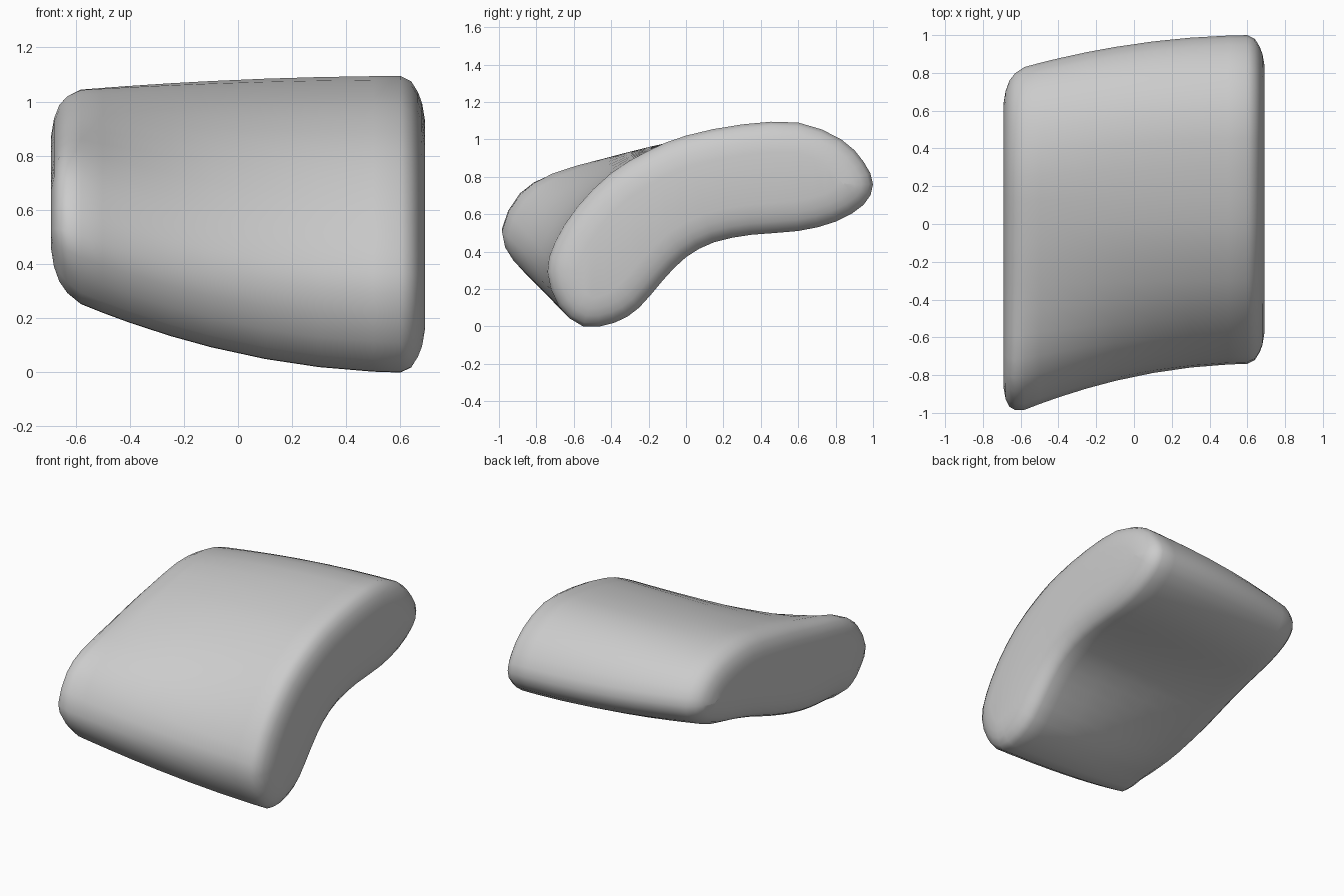
import bpy
import bmesh
from mathutils import Vector

default_cube = bpy.data.objects.get("Cube")
if default_cube:
    bpy.data.objects.remove(default_cube, do_unlink=True)

# Material
grey = bpy.data.materials.new("plain grey")
grey.use_nodes = True
grey_colour = (0.6, 0.6, 0.6, 1)
grey.diffuse_color = grey_colour
grey.node_tree.nodes["Principled BSDF"].inputs["Base Color"].default_value = grey_colour

# Side outlines (y, z): strongly bent on the left end, nearly straight on the right end
bent_outline = [
    (-.55, 0), (-.38, .02), (-.25, .1), (-.12, .25), (0, .37), (.15, .45),
    (.35, .49), (.6, .51), (.8, .56), (.95, .65), (1, .76), (.95, .88),
    (.83, 1), (.6, 1.09), (.3, 1.08), (0, 1.02), (-.2, .94), (-.4, .82),
    (-.58, .64), (-.7, .45), (-.74, .29), (-.68, .11)]
straight_outline = [
    (-.82, .27), (-.68, .28), (-.5, .29), (-.3, .32), (-.05, .39), (.15, .46),
    (.35, .52), (.55, .57), (.7, .63), (.79, .7), (.82, .79), (.77, .89),
    (.65, .98), (.47, 1.03), (.25, 1.04), (0, 1), (-.2, .96), (-.45, .9),
    (-.72, .83), (-.9, .72), (-1, .52), (-.94, .37)]

# Rings along the width: position and how far the outline is drawn in
rings = [(-.69, .16), (-.68, .1), (-.66, .05), (-.63, .02), (-.58, 0), (-.5, 0),
         (-.4, 0), (-.25, 0), (-.1, 0), (.1, 0), (.3, 0), (.5, 0),
         (.6, 0), (.64, .02), (.665, .06), (.68, .1), (.69, .16)]


def smooth_loop(points):
    """Round a closed outline by adding a curved midpoint to every edge."""
    result = []
    count = len(points)
    for i, here in enumerate(points):
        before, after, beyond = points[i - 1], points[(i + 1) % count], points[(i + 2) % count]
        result.append(here)
        result.append((here + after) * 0.5625 - (before + beyond) * 0.0625)
    return result


def draw_in(points, amount):
    """Move a closed outline inwards along its own normals."""
    result = []
    count = len(points)
    for i, here in enumerate(points):
        along = (points[(i + 1) % count] - points[i - 1]).normalized()
        result.append(here + Vector((-along.y, along.x)) * amount)
    return result


def outline_at(x):
    """Blend the two outlines, easing towards the bent end."""
    share = (x + .62) / 1.27
    blend = 1 - (1 - share) ** 2
    return [Vector(a).lerp(Vector(b), blend)
            for a, b in zip(straight_outline, bent_outline)]


# Cushion body lofted through the rings
bm = bmesh.new()
loops = []
for x, inset in rings:
    section = smooth_loop(draw_in(outline_at(x), inset))
    loops.append([bm.verts.new((x, p.x, p.y)) for p in section])
for first, second in zip(loops, loops[1:]):
    count = len(first)
    for i in range(count):
        j = (i + 1) % count
        bm.faces.new((first[i], first[j], second[j], second[i]))

# Flat end panels
end_panels = [bm.faces.new(loops[0]), bm.faces.new(loops[-1])]
bmesh.ops.triangulate(bm, faces=end_panels)
bmesh.ops.recalc_face_normals(bm, faces=bm.faces[:])

mesh = bpy.data.meshes.new("bent_cushion")
bm.to_mesh(mesh)
bm.free()
mesh.materials.append(grey)
cushion = bpy.data.objects.new("bent_cushion", mesh)
bpy.context.collection.objects.link(cushion)

# Smooth shading
bpy.ops.object.select_all(action="DESELECT")
cushion.select_set(True)
bpy.context.view_layer.objects.active = cushion
bpy.ops.object.shade_smooth_by_angle(angle=0.7)
